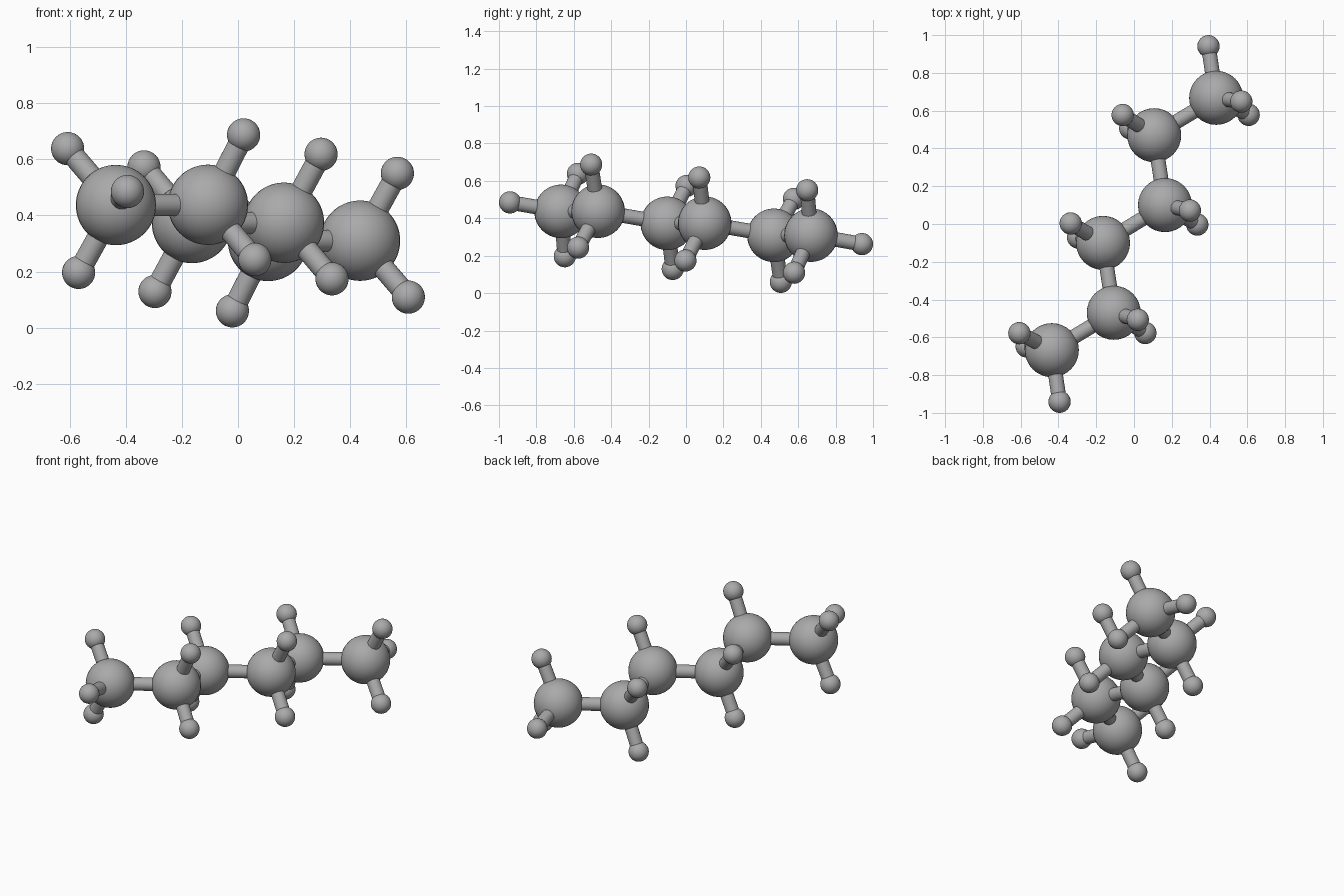
import bpy
from mathutils import Vector

default = bpy.data.objects.get("Cube")
if default:
    bpy.data.objects.remove(default, do_unlink=True)

LARGE_R, SMALL_R, ROD_R = 0.143, 0.059, 0.039
CENTRE = Vector((0, 0, 0.3735))
STEP = Vector((0.271, 0.568, -0.064))

grey = bpy.data.materials.new("grey")
grey.use_nodes = True
grey.diffuse_color = (0.4, 0.4, 0.4, 1)
grey.node_tree.nodes["Principled BSDF"].inputs["Base Color"].default_value = grey.diffuse_color


def finish(name):
    obj = bpy.context.object
    obj.name = name
    obj.data.materials.append(grey)
    bpy.ops.object.shade_smooth_by_angle()


def ball(name, centre, radius):
    bpy.ops.mesh.primitive_uv_sphere_add(segments=32, ring_count=32, radius=radius, location=centre)
    finish(name)


def rod(name, start, end):
    axis = end - start
    bpy.ops.mesh.primitive_cylinder_add(
        vertices=32, radius=ROD_R, depth=axis.length, location=(start + end) / 2,
        rotation=axis.to_track_quat('Z', 'Y').to_euler())
    finish(name)


def opposite(point):
    # The chain is point-symmetric about its centre
    return 2 * CENTRE - point


# Half of the zigzag chain: each large ball with the small balls around it
first = Vector((-0.435, -0.668, 0.437))
second = Vector((-0.107, -0.47, 0.438))
half = [
    (first, [Vector((-0.394, -0.941, 0.485)), Vector((-0.607, -0.578, 0.638)),
             Vector((-0.568, -0.648, 0.197))]),
    (second, [Vector((0.02, -0.507, 0.687)), Vector((0.06, -0.577, 0.243))]),
    (first + STEP, [Vector((-0.335, 0.003, 0.573)), Vector((-0.296, -0.071, 0.129))]),
]
chain = half + [(opposite(c), [opposite(s) for s in small]) for c, small in reversed(half)]

# Large balls, small balls and the rods between them
for i, (centre, small) in enumerate(chain, 1):
    ball(f"large_ball_{i}", centre, LARGE_R)
    for j, tip in enumerate(small, 1):
        ball(f"small_ball_{i}_{j}", tip, SMALL_R)
        rod(f"short_rod_{i}_{j}", centre, tip)

# Rods linking neighbouring large balls
for i in range(len(chain) - 1):
    rod(f"chain_rod_{i + 1}", chain[i][0], chain[i + 1][0])
